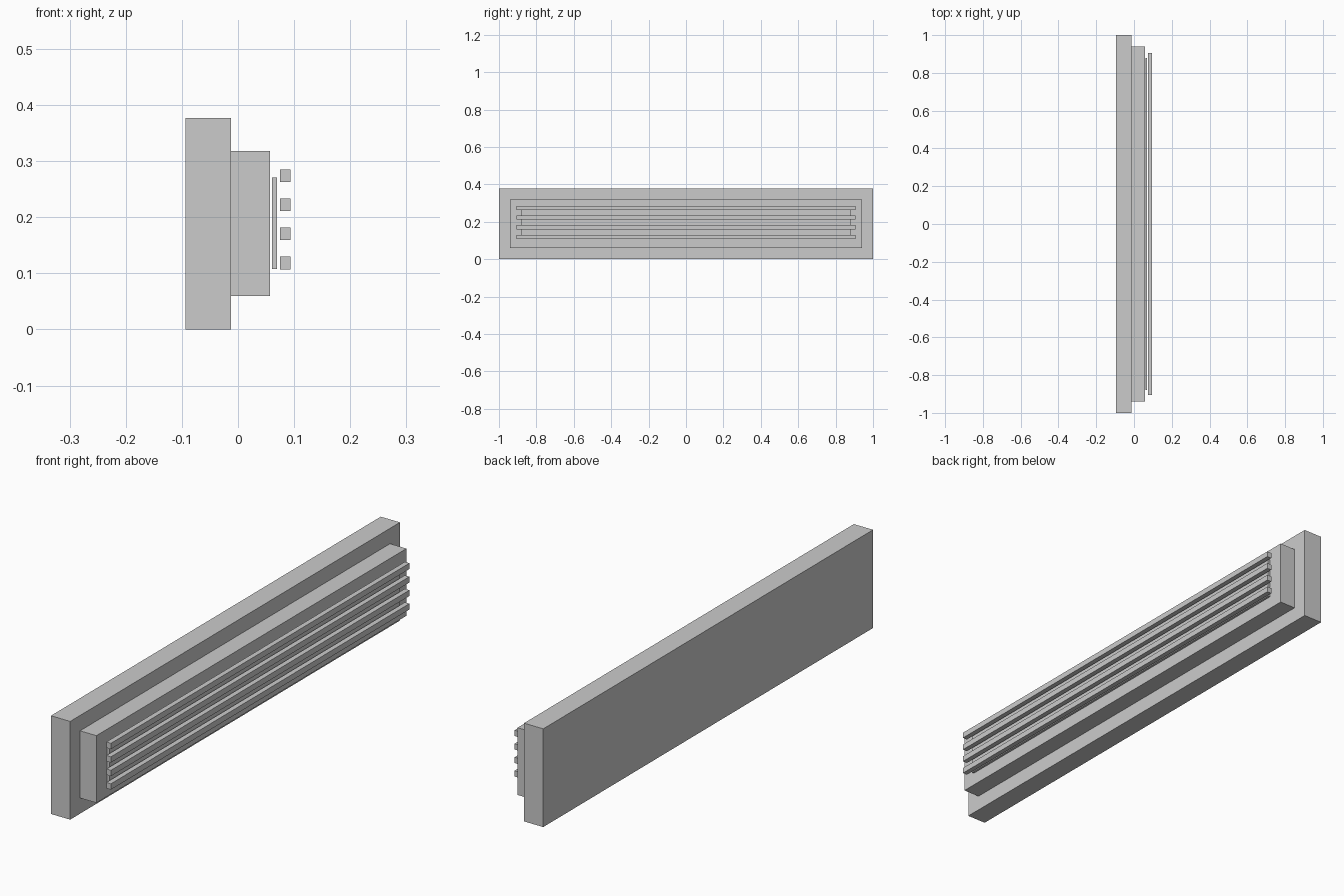
import bpy

if "Cube" in bpy.data.objects:
    bpy.data.objects.remove(bpy.data.objects["Cube"])

grey = bpy.data.materials.new("light_grey")
grey.diffuse_color = (0.6, 0.6, 0.6, 1)
grey.use_nodes = True
grey.node_tree.nodes["Principled BSDF"].inputs["Base Color"].default_value = grey.diffuse_color


def box(name, x0, x1, half_y, z0, z1):
    """Box from its x and z limits, centred on y = 0."""
    bpy.ops.mesh.primitive_cube_add(size=1, location=((x0 + x1) / 2, 0, (z0 + z1) / 2))
    ob = bpy.context.object
    ob.name = name
    ob.scale = (x1 - x0, 2 * half_y, z1 - z0)
    bpy.ops.object.transform_apply(location=False, rotation=False, scale=True)
    ob.data.materials.append(grey)
    return ob


# Wall panel and raised housing
box("back_panel", -0.094, -0.0125, 1.0, 0.0, 0.377)
box("housing", -0.0125, 0.057, 0.94, 0.06, 0.318)

# Thin plate behind the grille
box("grille_backing", 0.0605, 0.0695, 0.88, 0.108, 0.271)

# Four horizontal slats
for i in range(4):
    z = 0.1185 + i * 0.0518
    box(f"slat_{i + 1}", 0.0745, 0.094, 0.905, z - 0.0112, z + 0.0112)
